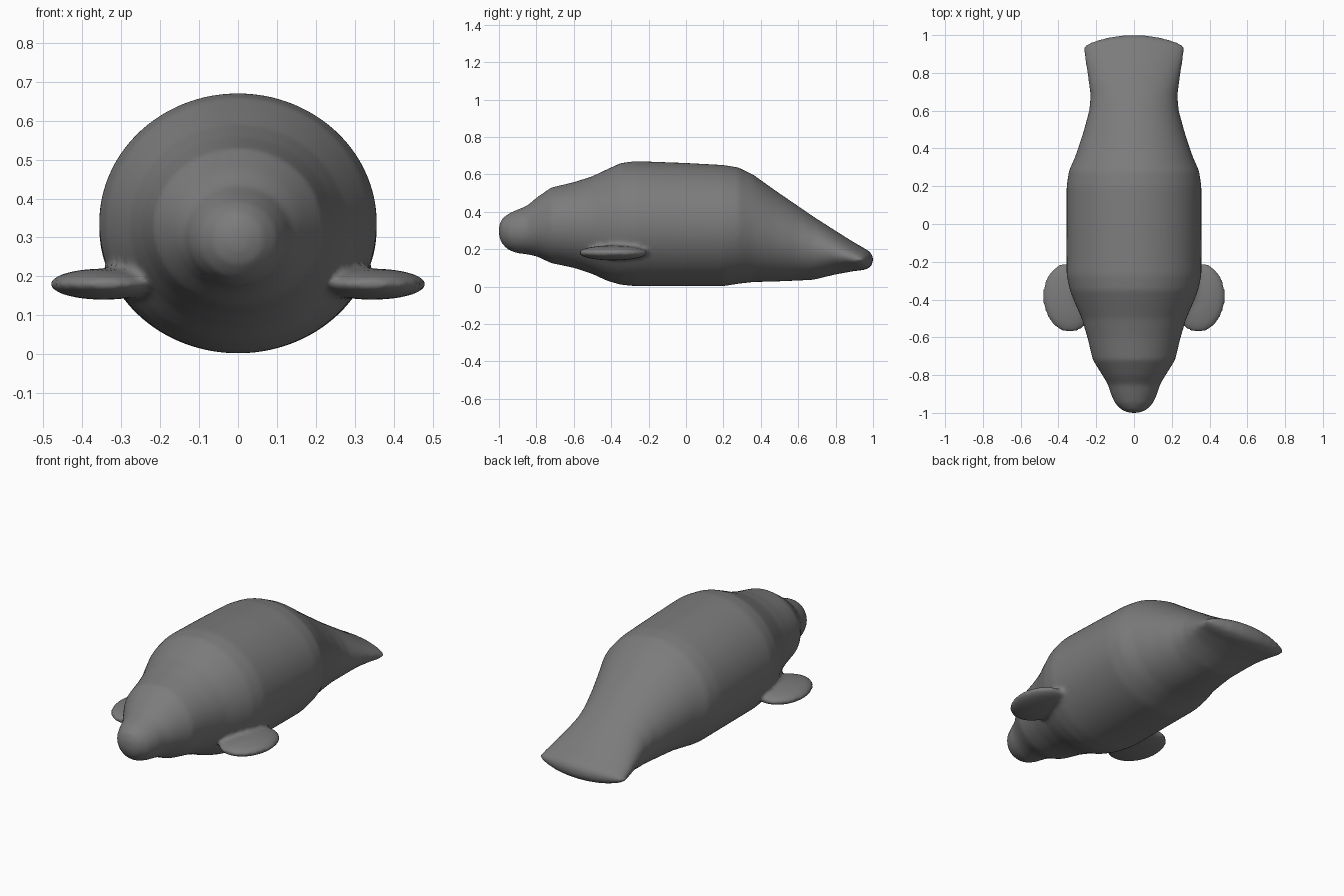
import bpy, bmesh, math
from mathutils import Matrix

if "Cube" in bpy.data.objects:
    bpy.data.objects.remove(bpy.data.objects["Cube"])

grey = bpy.data.materials.new("seal grey")
grey.diffuse_color = (0.2, 0.2, 0.2, 1)
grey.use_nodes = True
grey.node_tree.nodes["Principled BSDF"].inputs["Base Color"].default_value = grey.diffuse_color

# body stations: y, half width, bottom z, top z
stations = [
    (-1.0, .025, .27, .325), (-.985, .065, .23, .362), (-.95, .10, .195, .39),
    (-.90, .123, .178, .412), (-.85, .138, .172, .432), (-.80, .168, .162, .475),
    (-.72, .218, .125, .53), (-.60, .247, .10, .558), (-.50, .277, .067, .59),
    (-.42, .312, .03, .628), (-.35, .34, .01, .66), (-.27, .357, .002, .671),
    (0, .357, .002, .661), (.20, .357, .002, .65), (.28, .345, .015, .637),
    (.36, .31, .024, .598), (.48, .27, .027, .512), (.60, .237, .032, .43),
    (.68, .23, .036, .375), (.80, .244, .065, .298), (.90, .259, .083, .235),
    (.95, .266, .088, .207), (.985, .264, .102, .185), (1.0, .258, .13, .16)]
N = 64

bm = bmesh.new()
rings = []
for y, w, lo, hi in stations:
    ring = []
    bow = 0.05 * max(0, (y - .7) / .3)      # tail edge is bowed
    for i in range(N):
        a = 2 * math.pi * i / N
        c = math.cos(a)
        ring.append(bm.verts.new((w * c, y - bow * c * c,
                                  (lo + hi) / 2 + (hi - lo) / 2 * math.sin(a))))
    rings.append(ring)
for r, s in zip(rings, rings[1:]):
    for i in range(N):
        j = (i + 1) % N
        bm.faces.new((r[i], r[j], s[j], s[i]))
bm.faces.new(rings[0][::-1])
bmesh.ops.triangulate(bm, faces=[bm.faces.new(rings[-1])])

# flippers, a flat ellipsoid on each side
for side in (-1, 1):
    m = (Matrix.Translation((side * .345, -.39, .18))
         @ Matrix.Rotation(side * math.radians(-4), 4, 'Z')
         @ Matrix.Diagonal((.138, .185, .040, 1)))
    bmesh.ops.create_uvsphere(bm, u_segments=48, v_segments=24, radius=1, matrix=m)
bmesh.ops.recalc_face_normals(bm, faces=bm.faces)

me = bpy.data.meshes.new("seal_body")
bm.to_mesh(me)
bm.free()
me.materials.append(grey)
body = bpy.data.objects.new("seal_body", me)
bpy.context.collection.objects.link(body)

# fuse flippers into the body with a soft fillet
rm = body.modifiers.new("fuse", 'REMESH')
rm.mode = 'VOXEL'
rm.voxel_size = 0.012
rm.use_smooth_shade = True
sm = body.modifiers.new("soften", 'SMOOTH')
sm.factor = 0.5
sm.iterations = 8
